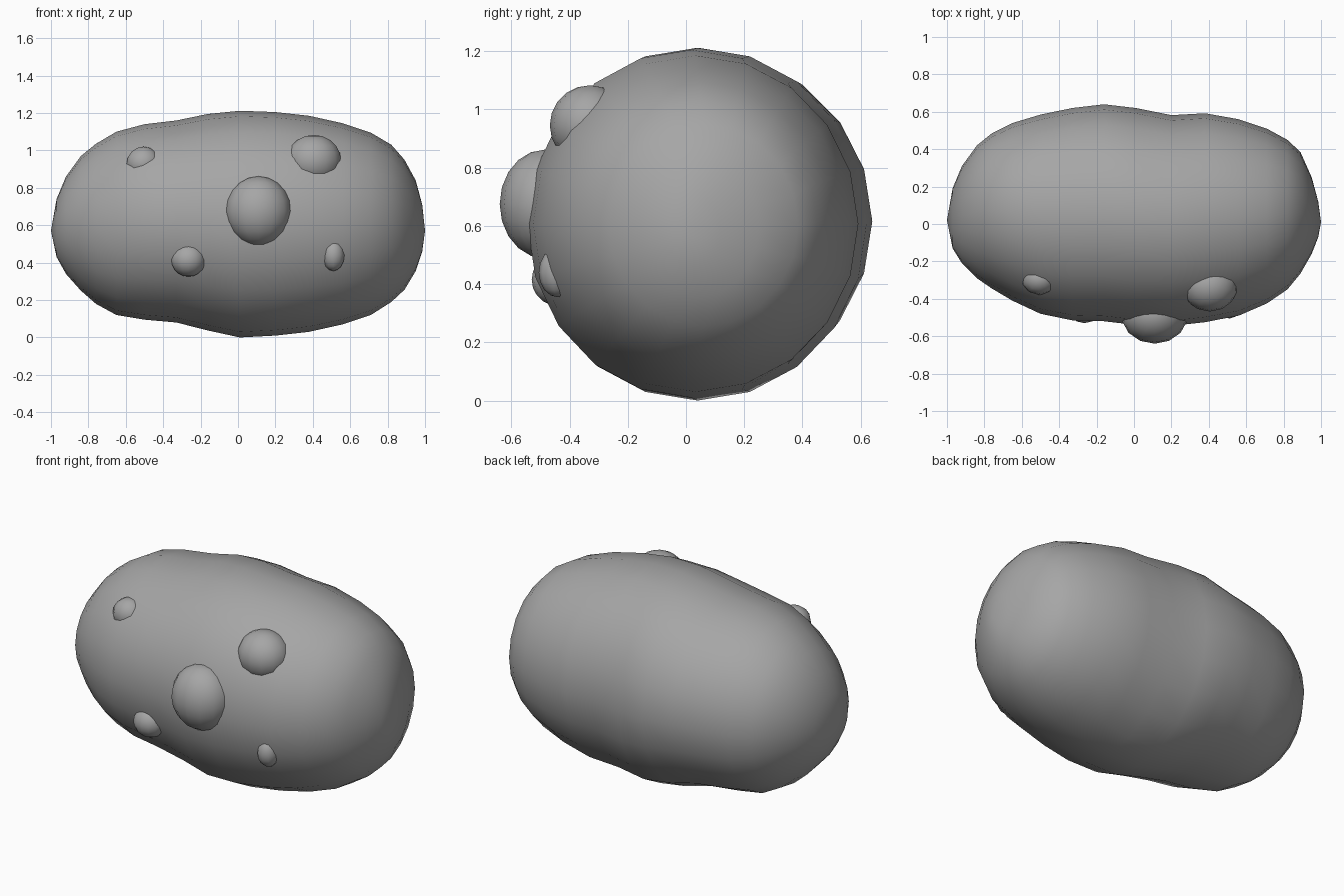
import bpy, bmesh, math

if "Cube" in bpy.data.objects:
    bpy.data.objects.remove(bpy.data.objects["Cube"])

rock = bpy.data.materials.new("rock_grey")
rock.diffuse_color = (0.38, 0.38, 0.38, 1)
rock.use_nodes = True
rock.node_tree.nodes["Principled BSDF"].inputs["Base Color"].default_value = rock.diffuse_color


def finish(name, bm):
    bmesh.ops.recalc_face_normals(bm, faces=bm.faces[:])
    me = bpy.data.meshes.new(name)
    bm.to_mesh(me)
    bm.free()
    me.materials.append(rock)
    for p in me.polygons:
        p.use_smooth = True
    ob = bpy.data.objects.new(name, me)
    bpy.context.collection.objects.link(ob)
    return ob


# Lumpy body: rings along x given as (x, top z, bottom z, back y, front y)
STATIONS = [
    (-0.97, 0.74, 0.43, 0.19, -0.13),
    (-0.92, 0.86, 0.34, 0.31, -0.21),
    (-0.84, 0.97, 0.25, 0.42, -0.29),
    (-0.76, 1.035, 0.18, 0.485, -0.345),
    (-0.65, 1.10, 0.12, 0.54, -0.41),
    (-0.50, 1.14, 0.095, 0.585, -0.48),
    (-0.33, 1.16, 0.08, 0.62, -0.515),
    (-0.16, 1.195, 0.037, 0.64, -0.52),
    (0.01, 1.212, 0.0, 0.62, -0.54),
    (0.20, 1.205, 0.01, 0.582, -0.545),
    (0.38, 1.185, 0.03, 0.592, -0.525),
    (0.56, 1.145, 0.07, 0.56, -0.49),
    (0.71, 1.095, 0.12, 0.51, -0.425),
    (0.82, 1.03, 0.19, 0.45, -0.35),
    (0.89, 0.95, 0.255, 0.385, -0.265),
    (0.95, 0.84, 0.355, 0.25, -0.16),
    (0.985, 0.71, 0.46, 0.12, -0.07),
]
SIDES = 20
bm = bmesh.new()
rings = []
for x, top, bot, back, front in STATIONS:
    cy, cz = (back + front) / 2, (top + bot) / 2
    ry, rz = (back - front) / 2, (top - bot) / 2
    rings.append([bm.verts.new((x, cy + ry * math.cos(a), cz + rz * math.sin(a)))
                  for a in (2 * math.pi * i / SIDES for i in range(SIDES))])
for r, s in zip(rings, rings[1:]):
    for i in range(SIDES):
        j = (i + 1) % SIDES
        bm.faces.new((r[i], r[j], s[j], s[i]))
# Rounded tips
for ring, tip in ((rings[0], (-1, 0.02, 0.57)), (rings[-1], (1, 0.01, 0.57))):
    v = bm.verts.new(tip)
    for i in range(SIDES):
        bm.faces.new((ring[i], ring[(i + 1) % SIDES], v))
finish("potato_body", bm)


# Round lumps sunk into the front
def lump(name, centre, radii, segments=14, rows=10):
    b = bmesh.new()
    bmesh.ops.create_uvsphere(b, u_segments=segments, v_segments=rows, radius=1)
    bmesh.ops.scale(b, vec=radii, verts=b.verts[:])
    bmesh.ops.translate(b, vec=centre, verts=b.verts[:])
    finish(name, b)


lump("large_middle_lump", (0.11, -0.485, 0.675), (0.178, 0.155, 0.187))
lump("upper_right_lump", (0.405, -0.33, 0.945), (0.15, 0.138, 0.138))
lump("lower_left_lump", (-0.265, -0.44, 0.415), (0.094, 0.09, 0.09))
lump("lower_right_lump", (0.51, -0.44, 0.44), (0.062, 0.066, 0.085), 10, 8)
lump("upper_left_lump", (-0.505, -0.295, 0.93), (0.095, 0.085, 0.09), 10, 8)
